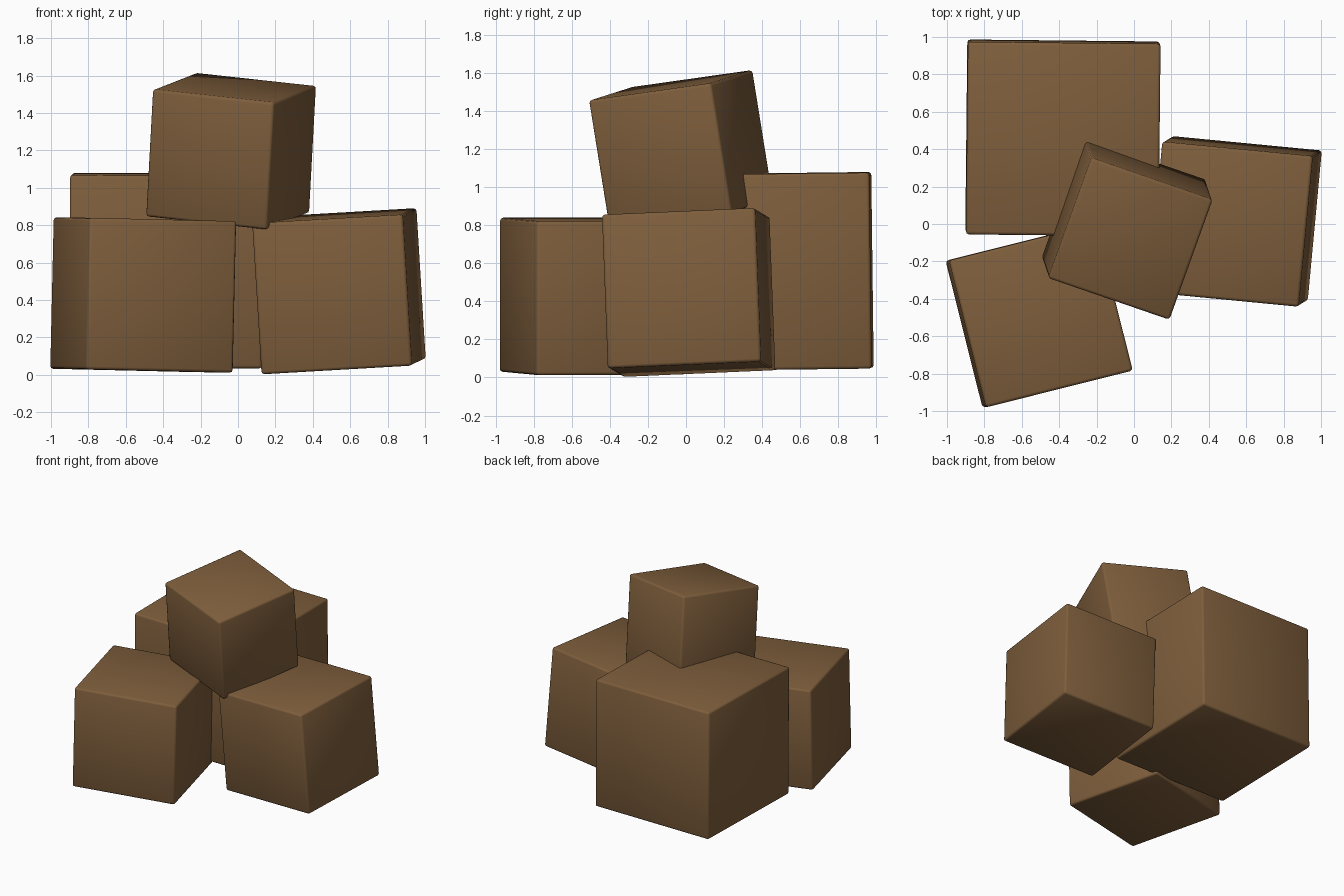
import bpy
from math import radians

if "Cube" in bpy.data.objects:
    bpy.data.objects.remove(bpy.data.objects["Cube"])

brown = bpy.data.materials.new("brown")
brown.diffuse_color = (0.21, 0.112, 0.045, 1)
brown.use_nodes = True
brown.node_tree.nodes["Principled BSDF"].inputs["Base Color"].default_value = brown.diffuse_color


def crate(name, size, centre, tilt):
    """Slightly bevelled, smooth-shaded cube with a small tilt in degrees."""
    bpy.ops.mesh.primitive_cube_add(size=size, location=centre,
                                    rotation=[radians(a) for a in tilt])
    ob = bpy.context.object
    ob.name = name
    ob.data.materials.append(brown)
    bevel = ob.modifiers.new("worn_edges", 'BEVEL')
    bevel.width = 0.016
    bevel.segments = 2
    bpy.ops.object.shade_smooth()


# Three blocks on the ground
crate("back_block", 1.03, (-0.38, 0.46, 0.557), (0.7, 0.2, -0.6))
crate("front_left_block", 0.81, (-0.507, -0.49, 0.427), (0.2, 1.3, 14.1))
crate("right_block", 0.81, (0.54, 0.014, 0.447), (2.5, -3.3, -5.5))
# One block resting across them
crate("top_block", 0.69, (-0.037, -0.026, 1.196), (7.6, 5.9, -19))
